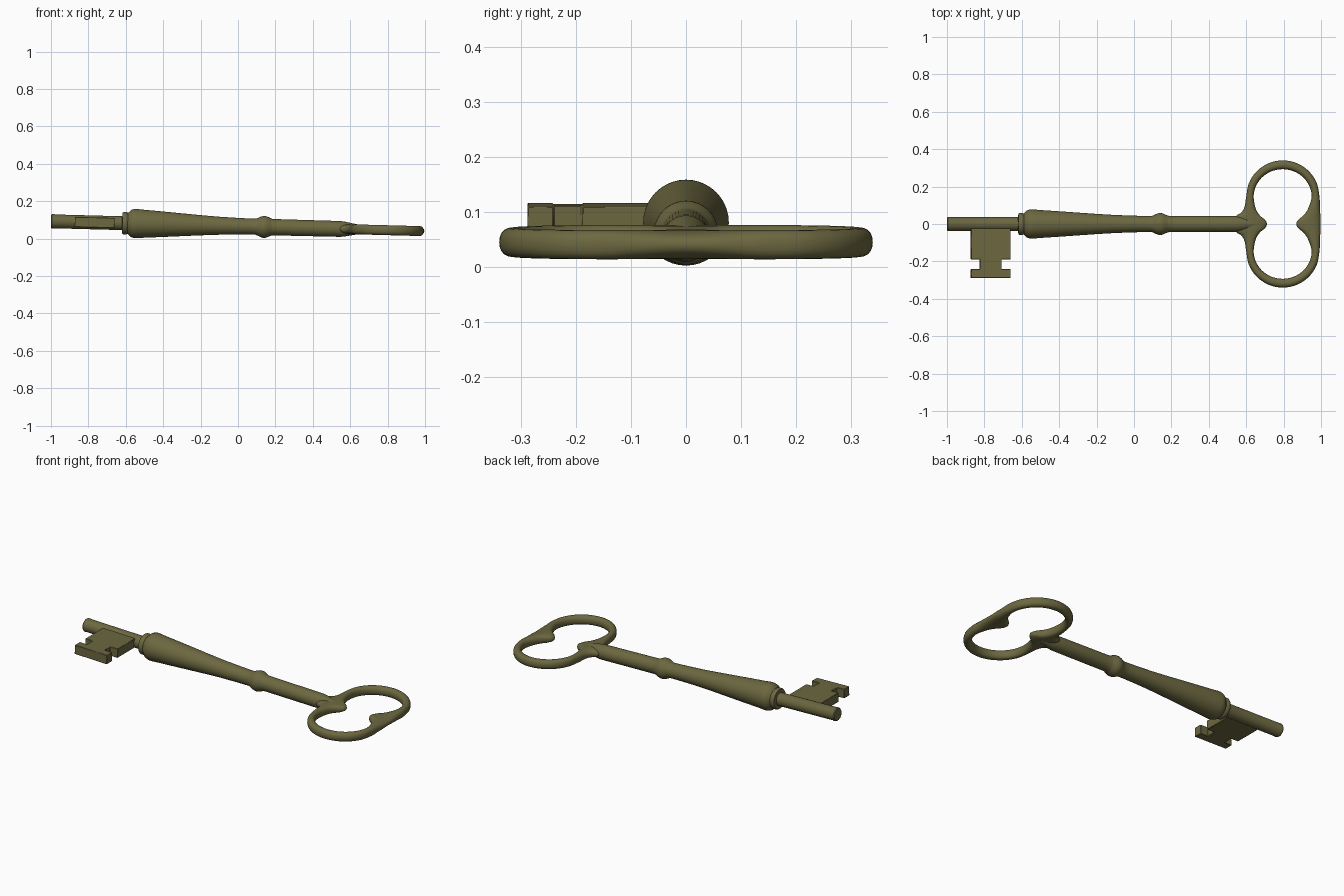
import bpy, bmesh, math
from mathutils import Vector

if "Cube" in bpy.data.objects:
    bpy.data.objects.remove(bpy.data.objects["Cube"])

TILT = math.atan(0.0265)   # the key rests slightly tilted
LIFT = 0.066

brass = bpy.data.materials.new("aged_brass")
brass.diffuse_color = (0.150, 0.138, 0.052, 1)
brass.use_nodes = True
brass.node_tree.nodes["Principled BSDF"].inputs["Base Color"].default_value = brass.diffuse_color


def finish(name, bm, angle=35):
    bmesh.ops.recalc_face_normals(bm, faces=bm.faces)
    me = bpy.data.meshes.new(name)
    bm.to_mesh(me)
    bm.free()
    ob = bpy.data.objects.new(name, me)
    bpy.context.collection.objects.link(ob)
    me.materials.append(brass)
    ob.rotation_euler = (0, TILT, 0)
    ob.location = (0, 0, LIFT)
    bpy.ops.object.select_all(action='DESELECT')
    ob.select_set(True)
    bpy.context.view_layer.objects.active = ob
    bpy.ops.object.shade_smooth_by_angle(angle=math.radians(angle))
    return ob


def bridge(bm, rings, closed=False):
    n = len(rings[0])
    pairs = list(zip(rings, rings[1:]))
    if closed:
        pairs.append((rings[-1], rings[0]))
    for a, b in pairs:
        for i in range(n):
            j = (i + 1) % n
            bm.faces.new((a[i], a[j], b[j], b[i]))


# Turned shaft: (x, radius) profile spun about the x axis
profile = [(-1.0, .034), (-.995, .038), (-.985, .0385), (-.98, .037), (-.62, .037),
           (-.618, .056), (-.612, .06), (-.597, .06), (-.59, .056), (-.585, .06),
           (-.572, .073), (-.555, .078), (-.54, .078), (-.50, .0745), (-.40, .068),
           (-.30, .061), (-.20, .054), (-.10, .048), (0, .0445), (.06, .043), (.095, .043),
           (.105, .047), (.12, .054), (.133, .058), (.147, .058), (.16, .054),
           (.175, .047), (.185, .044), (.22, .0435), (.50, .0425), (.55, .042),
           (.575, .039), (.60, .034), (.625, .029), (.65, .025), (.67, .015)]
bm = bmesh.new()
N = 40
rings = [[bm.verts.new((x, r * math.cos(2 * math.pi * i / N), r * math.sin(2 * math.pi * i / N)))
          for i in range(N)] for x, r in profile]
bridge(bm, rings)
bm.faces.new(rings[0])
bm.faces.new(rings[-1])
finish("shaft", bm)

# Notched bit: outline extruded to a plate
outline = [(-.873, -.01), (-.873, -.189), (-.825, -.189), (-.825, -.241), (-.873, -.241),
           (-.873, -.289), (-.66, -.289), (-.66, -.241), (-.709, -.241), (-.709, -.189),
           (-.66, -.189), (-.66, -.01)]
bm = bmesh.new()
face = bm.faces.new([bm.verts.new((x, y, -.027)) for x, y in outline])
ext = bmesh.ops.extrude_face_region(bm, geom=[face])
bmesh.ops.translate(bm, vec=(0, 0, .054),
                    verts=[v for v in ext["geom"] if isinstance(v, bmesh.types.BMVert)])
bit = finish("bit", bm, 30)
bev = bit.modifiers.new("soft_edges", 'BEVEL')
bev.width = .002
bev.segments = 1

# Bow: pairs of (inner, outer) outline points, right cusp round to left cusp
half = [((.868, 0), (.997, 0)), ((.878, .022), (.997, .03)), ((.905, .045), (.996, .06)),
        ((.930, .08), (.994, .10))]
for k in range(9):
    a = math.pi * k / 8
    c, s = math.cos(a), math.sin(a)
    half.append(((.795 + .155 * c, .145 + .148 * s), (.796 + .196 * c, .145 + .195 * s)))
half += [((.652, .08), (.592, .095)), ((.674, .045), (.575, .062)),
         ((.701, .022), (.545, .042)), ((.711, 0), (.52, 0))]
flip = lambda p: (p[0], -p[1])
loop = half + [(flip(i), flip(o)) for i, o in reversed(half[1:-1])]


def smooth_loop(pts, steps=5):
    """Closed Catmull-Rom resampling."""
    p = [Vector(q) for q in pts]
    n, out = len(p), []
    for i in range(n):
        a, b, c, d = p[i - 1], p[i], p[(i + 1) % n], p[(i + 2) % n]
        for s in range(steps):
            t = s / steps
            out.append(.5 * (2 * b + (c - a) * t + (2 * a - 5 * b + 4 * c - d) * t * t
                             + (3 * b - a - 3 * c + d) * t ** 3))
    return out


def soft(v):
    return math.copysign(abs(v) ** .88, v)


bm = bmesh.new()
M, rings = 20, []
for i, o in zip(smooth_loop([q[0] for q in loop]), smooth_loop([q[1] for q in loop])):
    mid, arm = (i + o) / 2, (o - i) / 2
    ring = []
    for k in range(M):
        a = 2 * math.pi * k / M
        p = mid + arm * soft(math.cos(a))
        ring.append(bm.verts.new((p.x, p.y, .0265 * soft(math.sin(a)))))
    rings.append(ring)
bridge(bm, rings, closed=True)
finish("bow", bm, 60)
